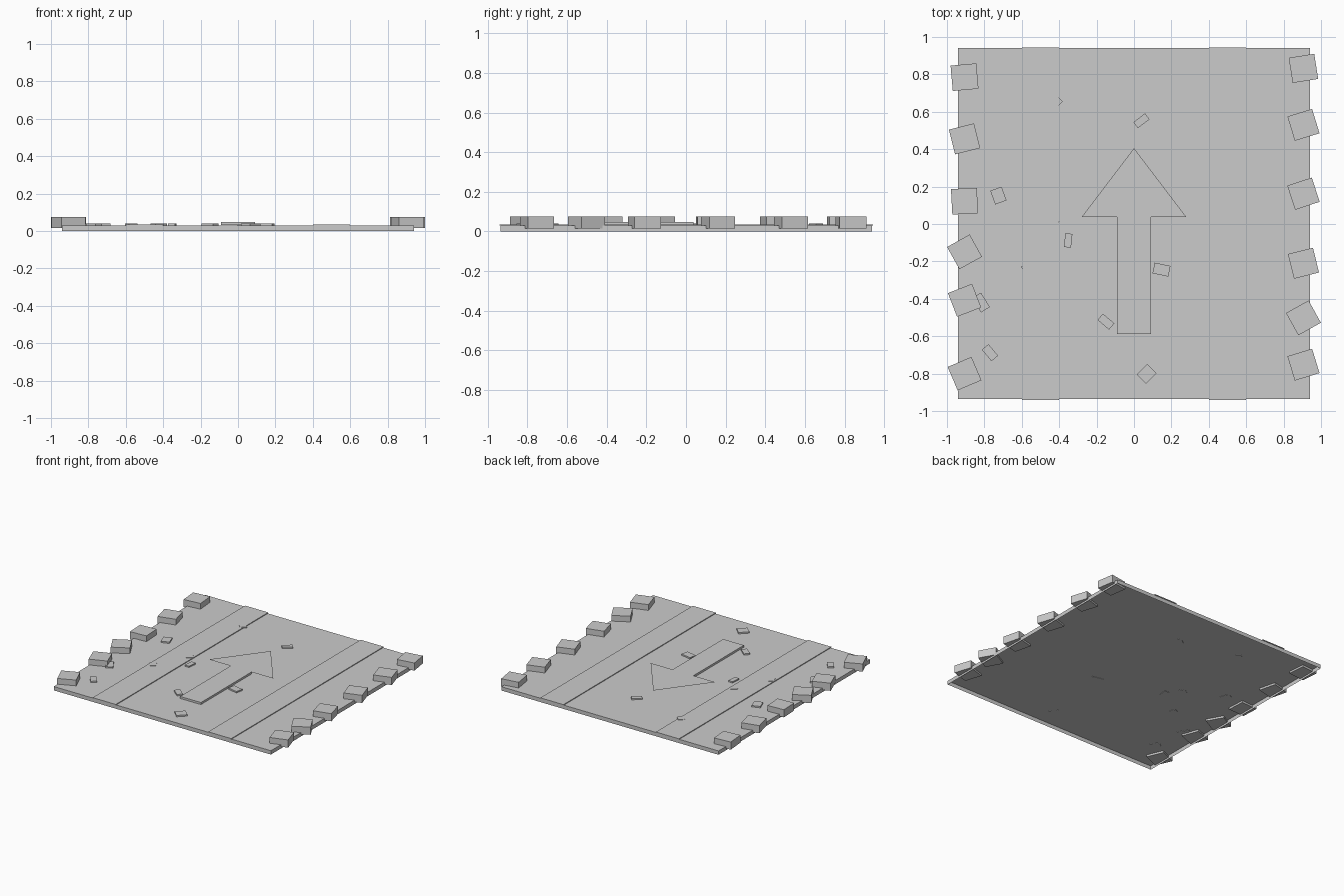
import bpy, bmesh
from math import radians

if "Cube" in bpy.data.objects:
    bpy.data.objects.remove(bpy.data.objects["Cube"])


def prism(name, pts, z0, z1, loc=(0, 0), rot=0, bottom=True):
    """Extrude a flat outline from z0 to z1; a flat sheet if they are equal."""
    bm = bmesh.new()
    face = bm.faces.new([bm.verts.new((x, y, z0)) for x, y in pts])
    if z1 > z0:
        ext = bmesh.ops.extrude_face_region(bm, geom=[face], use_keep_orig=True)
        for v in ext["geom"]:
            if isinstance(v, bmesh.types.BMVert):
                v.co.z = z1
        bmesh.ops.recalc_face_normals(bm, faces=bm.faces)
        if not bottom:
            low = [f for f in bm.faces if all(abs(v.co.z - z0) < 1e-6 for v in f.verts)]
            bmesh.ops.delete(bm, geom=low, context="FACES_ONLY")
            bmesh.ops.recalc_face_normals(bm, faces=bm.faces)
    me = bpy.data.meshes.new(name)
    bm.to_mesh(me)
    bm.free()
    ob = bpy.data.objects.new(name, me)
    ob.location = (loc[0], loc[1], 0)
    ob.rotation_euler.z = radians(rot)
    bpy.context.collection.objects.link(ob)
    return ob


def block(name, x, y, w, d, z0, z1, rot=0, bottom=True):
    w, d = w / 2, d / 2
    return prism(name, [(-w, -d), (w, -d), (w, d), (-w, d)], z0, z1, (x, y), rot, bottom)


# Ground slab, open underneath, and the two wheel tracks
block("ground_slab", 0, 0.002, 1.88, 1.876, 0, 0.03, bottom=False)
for side in (-1, 1):
    block("wheel_track", side * 0.5, 0.002, 0.2, 1.886, 0.03, 0.036)

# Arrow marking: raised shaft and a thin sheet for the head
block("arrow_shaft", 0, -0.275, 0.18, 0.625, 0.031, 0.047)
prism("arrow_head", [(-0.28, 0.037), (0.28, 0.037), (0, 0.405)], 0.047, 0.047)

# Edge stones: side, y, rotation
stones = [(-1, 0.785, 5), (-1, 0.455, 14), (-1, 0.122, 3),
          (-1, -0.149, 29), (-1, -0.408, 21), (-1, -0.8, 23),
          (1, 0.832, 9), (1, 0.53, 17), (1, 0.162, 18),
          (1, -0.21, 14), (1, -0.502, 29), (1, -0.752, 17)]
for side, y, rot in stones:
    block("edge_stone", side * 0.906, y, 0.138, 0.136, 0.015, 0.075, rot)

# Scattered pebbles: x, y, width, depth, rotation
pebbles = [(0.04, 0.552, 0.078, 0.04, 37), (-0.725, 0.152, 0.064, 0.078, 20),
           (-0.352, -0.088, 0.038, 0.074, -6), (0.147, -0.244, 0.086, 0.058, -12),
           (-0.15, -0.522, 0.08, 0.044, -40), (-0.77, -0.688, 0.08, 0.046, -50),
           (0.068, -0.802, 0.078, 0.07, 45), (-0.818, -0.42, 0.055, 0.09, 32)]
for x, y, w, d, rot in pebbles:
    block("pebble", x, y, w, d, 0.028, 0.041, rot)

# Pebbles sunk into the left track
for x, y, rot in ((-0.416, 0.655, 45), (-0.433, 0.02, 30), (-0.57, -0.24, 25)):
    block("sunk_pebble", x, y, 0.05, 0.05, 0.028, 0.039, rot)
